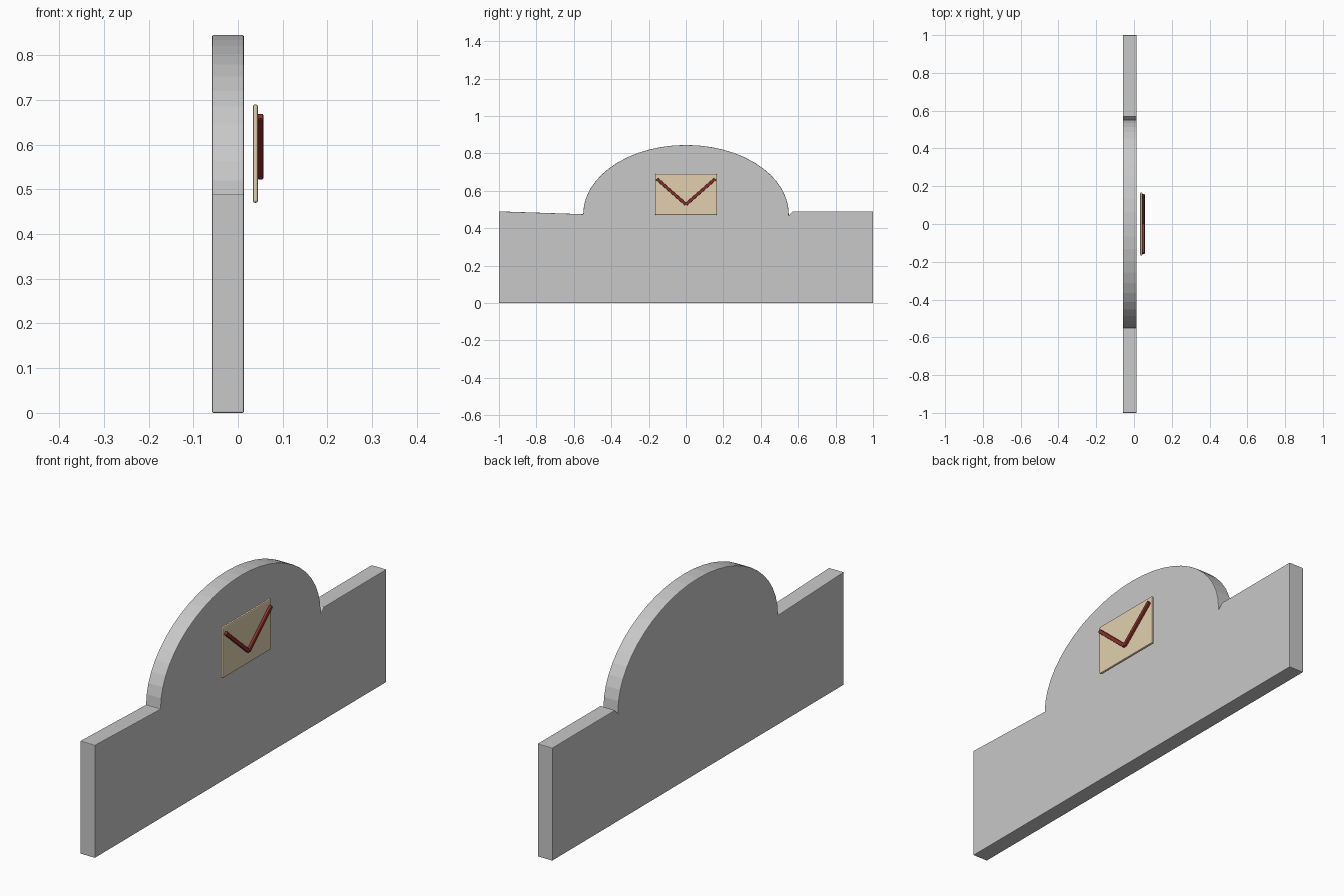
import bpy
import bmesh
import math

old = bpy.data.objects.get("Cube")
if old:
    bpy.data.objects.remove(old, do_unlink=True)


def material(name, rgb):
    m = bpy.data.materials.new(name)
    m.use_nodes = True
    colour = (*rgb, 1)
    m.diffuse_color = colour
    m.node_tree.nodes["Principled BSDF"].inputs["Base Color"].default_value = colour
    return m


grey = material("stone grey", (0.58, 0.58, 0.58))
cream = material("paper cream", (0.76, 0.63, 0.43))
red = material("dark red", (0.25, 0.03, 0.025))


def slab(name, outline, x0, x1, mat, bevel, segments=2):
    """Extrude a (y, z) outline along x and round its edges."""
    bm = bmesh.new()
    face = bm.faces.new([bm.verts.new((x0, y, z)) for y, z in outline])
    ext = bmesh.ops.extrude_face_region(bm, geom=[face])
    moved = [v for v in ext["geom"] if isinstance(v, bmesh.types.BMVert)]
    bmesh.ops.translate(bm, verts=moved, vec=(x1 - x0, 0, 0))
    bmesh.ops.recalc_face_normals(bm, faces=bm.faces)
    mesh = bpy.data.meshes.new(name)
    bm.to_mesh(mesh)
    bm.free()
    mesh.materials.append(mat)
    ob = bpy.data.objects.new(name, mesh)
    bpy.context.collection.objects.link(ob)
    mod = ob.modifiers.new("rounded edges", "BEVEL")
    mod.width = bevel
    mod.segments = segments
    mod.limit_method = "ANGLE"
    mod.angle_limit = math.radians(40)
    return ob


# Board with an elliptical arch rising from its top edge
steps = 26
arch = [(0.55 * math.cos(math.pi * i / steps),
         0.475 + 0.37 * math.sin(math.pi * i / steps)) for i in range(steps + 1)]
board = [(-1, 0), (1, 0), (1, 0.49), (0.57, 0.49), (0.55, 0.468)] + arch + [(-1, 0.49)]
slab("arched_board", board, -0.058, 0.013, grey, 0.007)

# Envelope plate floating in front of the board
envelope = [(-0.167, 0.47), (0.167, 0.47), (0.167, 0.69), (-0.167, 0.69)]
slab("envelope", envelope, 0.033, 0.045, cream, 0.005)

# Two flap strips meeting in a V
for side, name in ((1, "left_flap_strip"), (-1, "right_flap_strip")):
    start, end = (0, 0.527), (side * 0.156, 0.664)
    dy, dz = end[0] - start[0], end[1] - start[1]
    length = math.hypot(dy, dz)
    ny, nz = -dz / length * 0.008, dy / length * 0.008
    strip = [(start[0] + ny, start[1] + nz), (start[0] - ny, start[1] - nz),
             (end[0] - ny, end[1] - nz), (end[0] + ny, end[1] + nz)]
    slab(name, strip, 0.044, 0.057, red, 0.003)
